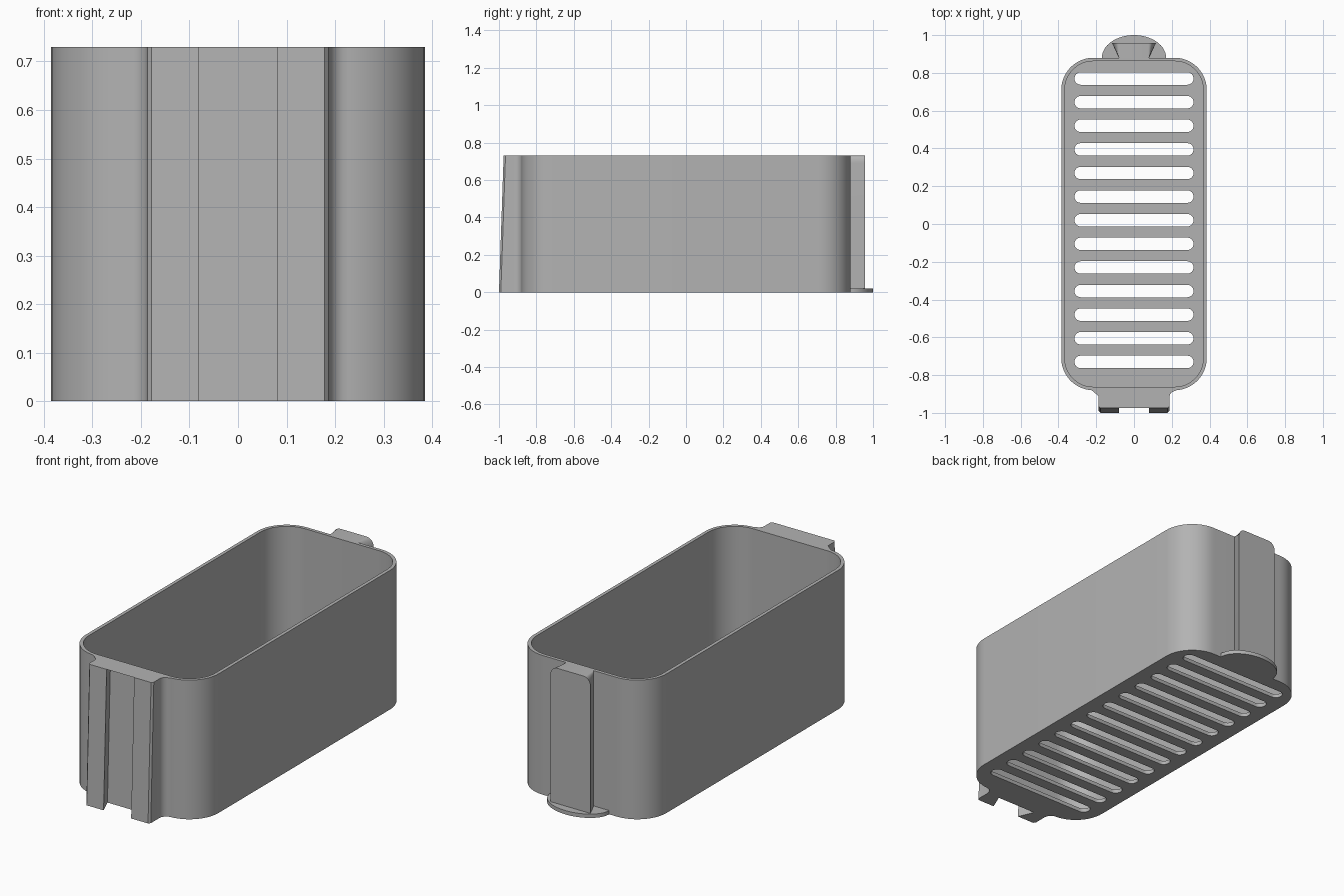
import bpy, bmesh
from math import sin, cos, pi, radians

cube = bpy.data.objects.get("Cube")
if cube:
    bpy.data.objects.remove(cube, do_unlink=True)

HEIGHT, HALF_X, HALF_Y = 0.73, 0.385, 0.88
WALL, FLOOR, CORNER = 0.018, 0.02, 0.17

grey = bpy.data.materials.new("plain grey")
grey.use_nodes = True
colour = (0.45, 0.45, 0.45, 1)
grey.diffuse_color = colour
grey.node_tree.nodes["Principled BSDF"].inputs["Base Color"].default_value = colour


def arc(cx, cy, rx, ry, start, end, steps=12):
    """Points along an elliptical arc, angles in degrees."""
    angles = [radians(start + (end - start) * i / steps) for i in range(steps + 1)]
    return [(cx + rx * cos(a), cy + ry * sin(a)) for a in angles]


def rounded_rect(hx, hy, r, cy=0.0, steps=12):
    points = []
    for sx, sy, start in ((1, 1, 0), (-1, 1, 90), (-1, -1, 180), (1, -1, 270)):
        points += arc(sx * (hx - r), cy + sy * (hy - r), r, r, start, start + 90, steps)
    # Drop repeated points where arcs meet
    return [p for i, p in enumerate(points)
            if abs(p[0] - points[i - 1][0]) + abs(p[1] - points[i - 1][1]) > 1e-5]


def finish(obj):
    obj.data.materials.clear()
    obj.data.materials.append(grey)
    bpy.ops.object.select_all(action="DESELECT")
    obj.select_set(True)
    bpy.context.view_layer.objects.active = obj
    bpy.ops.object.shade_smooth_by_angle(angle=radians(30))


def plate(name, loops, z0, z1):
    """Extrude a flat outline, with further loops as holes."""
    curve = bpy.data.curves.new(name, "CURVE")
    curve.dimensions = "2D"
    curve.fill_mode = "BOTH"
    curve.extrude = (z1 - z0) / 2
    for loop in loops:
        spline = curve.splines.new("POLY")
        spline.points.add(len(loop) - 1)
        for point, (x, y) in zip(spline.points, loop):
            point.co = (x, y, 0, 1)
        spline.use_cyclic_u = True
    source = bpy.data.objects.new(name + " outline", curve)
    bpy.context.collection.objects.link(source)
    bpy.context.view_layer.update()
    evaluated = source.evaluated_get(bpy.context.evaluated_depsgraph_get())
    mesh = bpy.data.meshes.new_from_object(evaluated)
    bpy.data.objects.remove(source, do_unlink=True)
    bm = bmesh.new()
    bm.from_mesh(mesh)
    bmesh.ops.remove_doubles(bm, verts=bm.verts, dist=1e-5)
    bmesh.ops.translate(bm, verts=bm.verts, vec=(0, 0, (z0 + z1) / 2))
    bmesh.ops.recalc_face_normals(bm, faces=bm.faces)
    bm.to_mesh(mesh)
    bm.free()
    obj = bpy.data.objects.new(name, mesh)
    bpy.context.collection.objects.link(obj)
    finish(obj)


def loft(name, lower, upper):
    """Join two matching 3D loops and cap both ends."""
    bm = bmesh.new()
    a = [bm.verts.new(p) for p in lower]
    b = [bm.verts.new(p) for p in upper]
    for i in range(len(a)):
        bm.faces.new((a[i - 1], a[i], b[i], b[i - 1]))
    caps = [bm.faces.new(a[::-1]), bm.faces.new(b)]
    bmesh.ops.triangulate(bm, faces=caps)
    bmesh.ops.recalc_face_normals(bm, faces=bm.faces)
    mesh = bpy.data.meshes.new(name)
    bm.to_mesh(mesh)
    bm.free()
    obj = bpy.data.objects.new(name, mesh)
    bpy.context.collection.objects.link(obj)
    finish(obj)


def mirrored(half):
    return half + [(-x, y) for x, y in reversed(half)]


# Tray walls and slotted floor
inner = rounded_rect(HALF_X - WALL, HALF_Y - WALL, CORNER - WALL)
plate("tray_walls", [rounded_rect(HALF_X, HALF_Y, CORNER), inner], 0, HEIGHT)
slots = [rounded_rect(0.315, 0.033, 0.0325, 0.02 + 0.125 * i, 6) for i in range(-6, 7)]
plate("slotted_floor", [inner] + slots, 0, FLOOR)

# Front dovetail socket, its front surfaces leaning outward toward the bottom
front = -HALF_Y + 0.001
socket = [(0.115, -0.893), (0.08, -0.975), (0.178, -0.975), (0.187, -0.965)]
flare = arc(0.225, -0.92, 0.038, 0.04, 180, 90, 6) + [(0.225, front)]
upper = mirrored(socket + flare)
lower = mirrored([(x, y - 0.025) for x, y in socket] + flare)
loft("dovetail_socket", [(x, y, 0) for x, y in lower],
     [(x, y, HEIGHT) for x, y in upper])

# Rear dovetail tongue, flaring outward, with rounded upper shoulders
root, tip, root_y, tip_y, shoulder = 0.08, 0.116, HALF_Y - 0.001, 0.958, 0.04


def tongue_end(half_width, y):
    # Trim the shoulder curve to the width of this end
    side = [(half_width, 0)]
    for x, z in arc(tip - shoulder, HEIGHT - shoulder, shoulder, shoulder, 0, 90, 8):
        side.append((min(x, half_width), z))
    return [(x, y, z) for x, z in mirrored(side)]


loft("dovetail_tongue", tongue_end(root, root_y), tongue_end(tip, tip_y))

# Half-oval stop under the tongue
plate("tongue_stop", [arc(0, HALF_Y, 0.17, 0.12, 0, 180, 32)], 0, 0.02)
